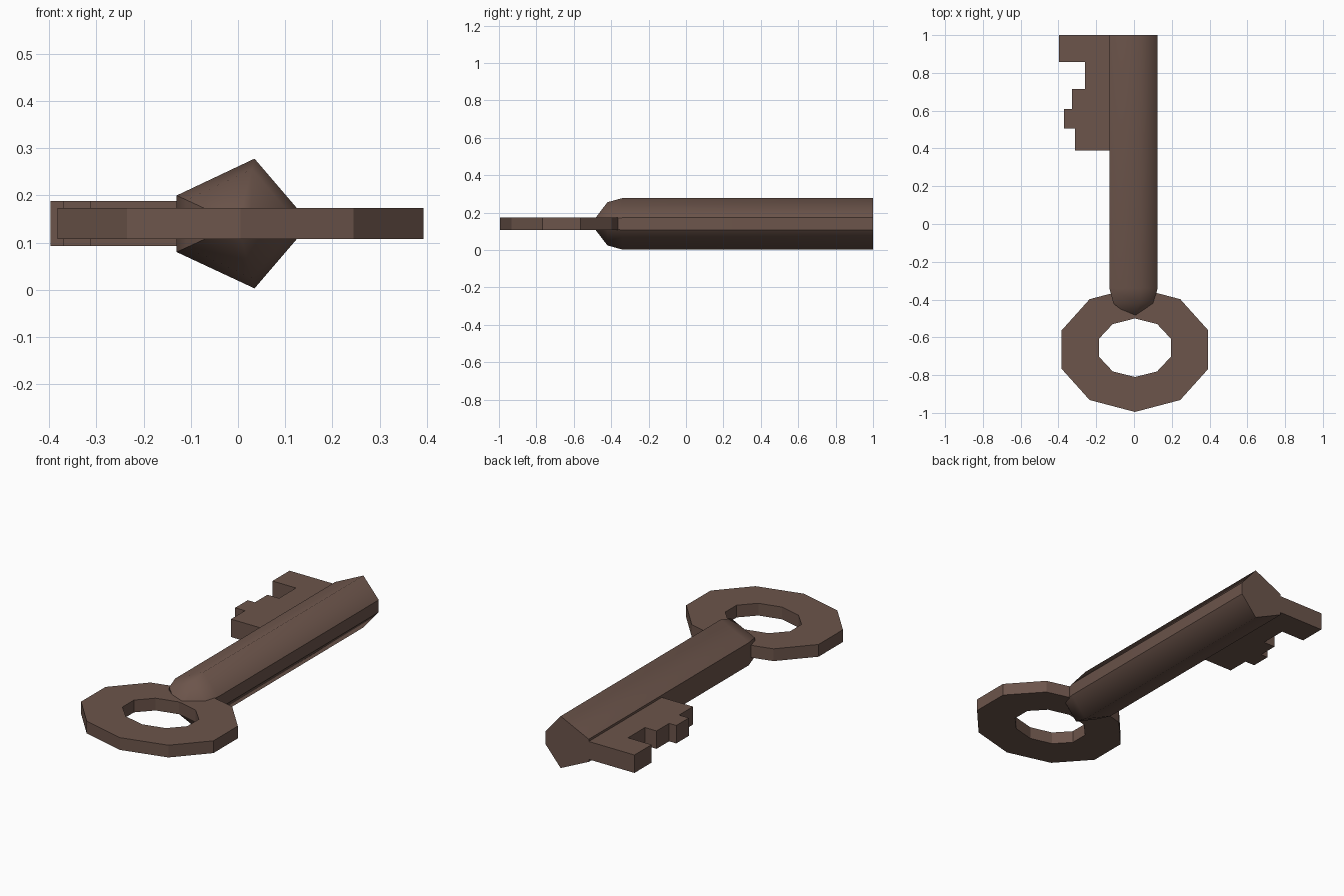
import bpy, bmesh, math

if "Cube" in bpy.data.objects:
    bpy.data.objects.remove(bpy.data.objects["Cube"])

mat = bpy.data.materials.new("dark brown metal")
mat.diffuse_color = (0.15, 0.09, 0.07, 1)
mat.use_nodes = True
mat.node_tree.nodes["Principled BSDF"].inputs["Base Color"].default_value = mat.diffuse_color


def finish(bm, name):
    bmesh.ops.recalc_face_normals(bm, faces=bm.faces[:])
    mesh = bpy.data.meshes.new(name)
    bm.to_mesh(mesh)
    bm.free()
    mesh.materials.append(mat)
    obj = bpy.data.objects.new(name, mesh)
    bpy.context.collection.objects.link(obj)
    return obj


# Bow: ten-sided flat ring
bm = bmesh.new()
N = 10
rings = []
for rx, ry, cy, z in ((0.408, 0.33, -0.665, 0.108), (0.408, 0.33, -0.665, 0.173),
                      (0.2, 0.155, -0.655, 0.173), (0.2, 0.155, -0.655, 0.108)):
    rings.append([bm.verts.new((0.005 + rx * math.sin(2 * math.pi * i / N),
                                cy - ry * math.cos(2 * math.pi * i / N), z))
                  for i in range(N)])
for k in range(4):
    a, b = rings[k], rings[(k + 1) % 4]
    for i in range(N):
        j = (i + 1) % N
        bm.faces.new((a[i], a[j], b[j], b[i]))
finish(bm, "bow_ring")

# Shaft: lopsided hexagonal bar with a tapered tip sunk into the bow
section = [(-0.13, 0.2), (0.035, 0.278), (0.125, 0.173),
           (0.125, 0.108), (0.035, 0.003), (-0.13, 0.08)]
bm = bmesh.new()
loops = []
for y, s in ((1.0, 1.0), (-0.34, 1.0), (-0.42, 0.84), (-0.485, 0.22)):
    loops.append([bm.verts.new((x * s, y, 0.14 + (z - 0.14) * s)) for x, z in section])
for a, b in zip(loops, loops[1:]):
    for i in range(6):
        j = (i + 1) % 6
        bm.faces.new((a[i], a[j], b[j], b[i])).smooth = True
caps = [bm.faces.new(loops[0]), bm.faces.new(loops[-1])]
# Only the upper and lower ridges are shaded smooth
for a, b in zip(loops, loops[1:]):
    for i in (0, 2, 3, 5):
        bm.edges.get((a[i], b[i])).smooth = False
for f in caps:
    for e in f.edges:
        e.smooth = False
finish(bm, "shaft")

# Bit: stepped teeth on the left of the shaft end
teeth = [(-0.1, 1.0), (-0.398, 1.0), (-0.398, 0.857), (-0.26, 0.857), (-0.26, 0.715),
         (-0.328, 0.715), (-0.328, 0.61), (-0.37, 0.61), (-0.37, 0.505),
         (-0.313, 0.505), (-0.313, 0.388), (-0.1, 0.388)]
bm = bmesh.new()
face = bm.faces.new([bm.verts.new((x, y, 0.093)) for x, y in teeth])
ext = bmesh.ops.extrude_face_region(bm, geom=[face])
bmesh.ops.translate(bm, vec=(0, 0, 0.095),
                    verts=[v for v in ext["geom"] if isinstance(v, bmesh.types.BMVert)])
finish(bm, "bit_teeth")
